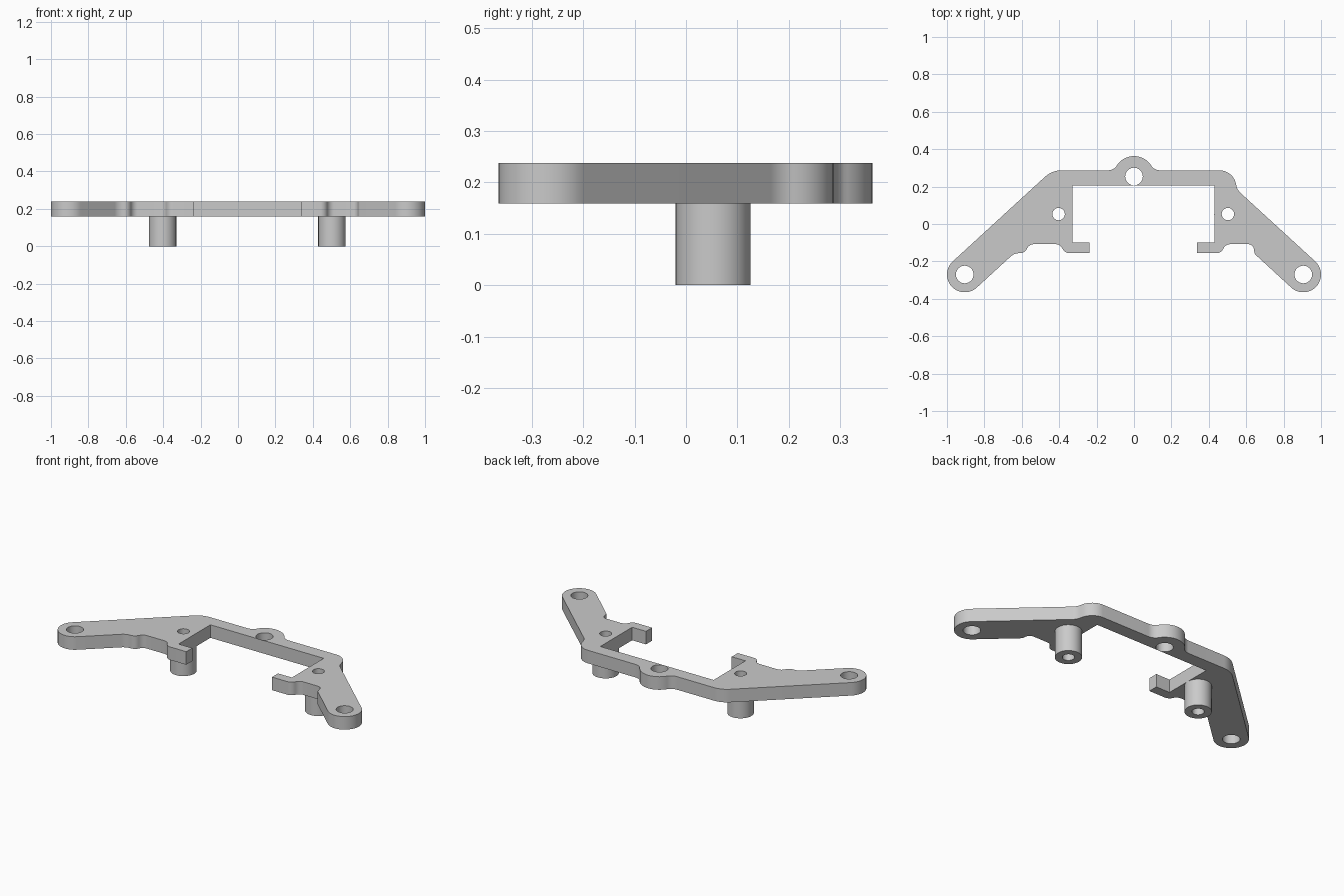
import bpy
import bmesh
from math import sin, cos, tan, radians
from mathutils import Vector

if "Cube" in bpy.data.objects:
    bpy.data.objects.remove(bpy.data.objects["Cube"], do_unlink=True)

grey = bpy.data.materials.new("plain_grey")
grey.use_nodes = True
colour = (0.59, 0.59, 0.59, 1)
grey.diffuse_color = colour
grey.node_tree.nodes["Principled BSDF"].inputs["Base Color"].default_value = colour


def arc(x, y, r, start, end, steps=16):
    angles = [radians(start + (end - start) * i / steps) for i in range(steps + 1)]
    return [(x + r * cos(a), y + r * sin(a), 0) for a in angles]


def circle(x, y, r):
    return arc(x, y, r, 0, 360, 48)[:-1]


def rounded(corners, steps=8):
    """Turn (x, y, radius) corners into an outline with true arc fillets."""
    outline = []
    for i, (x, y, r) in enumerate(corners):
        p = Vector((x, y))
        if not r:
            outline.append(p)
            continue
        a = (Vector(corners[i - 1][:2]) - p).normalized()
        b = (Vector(corners[(i + 1) % len(corners)][:2]) - p).normalized()
        half = a.angle(b) / 2
        centre = p + (a + b).normalized() * r / sin(half)
        v0 = p + a * r / tan(half) - centre
        v1 = p + b * r / tan(half) - centre
        sweep = v0.angle(v1)
        for k in range(steps + 1):
            t = k / steps
            outline.append(centre + (v0 * sin((1 - t) * sweep) + v1 * sin(t * sweep)) / sin(sweep))
    return outline


def prism(name, loops, z0, z1):
    """Make one closed prism per outline."""
    bm = bmesh.new()
    for loop in loops:
        rings = [[bm.verts.new((p[0], p[1], z)) for p in loop] for z in (z0, z1)]
        bm.faces.new(rings[0])
        bm.faces.new(rings[1])
        for i in range(len(loop)):
            bm.faces.new((rings[0][i - 1], rings[0][i], rings[1][i], rings[1][i - 1]))
    bmesh.ops.recalc_face_normals(bm, faces=bm.faces)
    mesh = bpy.data.meshes.new(name)
    bm.to_mesh(mesh)
    bm.free()
    mesh.materials.append(grey)
    obj = bpy.data.objects.new(name, mesh)
    bpy.context.collection.objects.link(obj)
    return obj


def drilled(name, outline, holes, z0, z1):
    """Extrude an outline and drill holes right through it."""
    obj = prism(name, [outline], z0, z1)
    cutter = prism(name + "_cutter", holes, z0 - 0.05, z1 + 0.05)
    cutter.hide_render = True
    cut = obj.modifiers.new("holes", "BOOLEAN")
    cut.operation = "DIFFERENCE"
    cut.solver = "EXACT"
    cut.object = cutter
    bpy.ops.object.select_all(action="DESELECT")
    obj.select_set(True)
    bpy.context.view_layer.objects.active = obj
    bpy.ops.object.modifier_apply(modifier=cut.name)
    bpy.data.objects.remove(cutter, do_unlink=True)
    bpy.ops.object.shade_smooth_by_angle(angle=radians(30))


EAR_X, EAR_Y, EAR_R = 0.905, -0.27, 0.095
LUG_Y, EDGE_Y, INNER_Y = 0.254, 0.287, 0.207
TAB_TOP, POCKET, TAB_LOW = -0.098, -0.108, -0.156
TOP, BASE = 0.238, 0.159
posts = {"right_post": (-0.403, 0.053), "left_post": (0.502, 0.053)}

# Rounded ends, clockwise from the right ear
right_ear = arc(-EAR_X, EAR_Y, EAR_R, 312.5, 132.5, 24)
left_ear = arc(EAR_X, EAR_Y, EAR_R, 47.5, -132.5, 24)
# Centre lug blended into the back edge
blend = EDGE_Y + 0.06
lug = (arc(-0.14, blend, 0.06, 270, 326, 8)[:-1] + arc(0, LUG_Y, 0.109, 146, 34)
       + arc(0.14, blend, 0.06, 214, 270, 8)[1:])


corners = list(right_ear)
corners += [(-0.438, EDGE_Y, 0.13)]
corners += lug
corners += [(0.53, EDGE_Y, 0.09), (0.552, 0.182, 0.08)]
corners += left_ear
# Left pocket and hooked tab
corners += [(0.645, -0.16, 0.03), (0.637, POCKET, 0.03), (0.49, POCKET, 0.04),
            (0.465, TAB_LOW, 0.04), (0.337, TAB_LOW, 0), (0.337, TAB_TOP, 0)]
# Inner opening
corners += [(0.43, TAB_TOP, 0), (0.43, INNER_Y, 0),
            (-0.33, INNER_Y, 0), (-0.33, TAB_TOP, 0)]
# Right hooked tab and pocket
corners += [(-0.238, TAB_TOP, 0), (-0.238, TAB_LOW, 0), (-0.37, TAB_LOW, 0.04),
            (-0.395, POCKET, 0.04), (-0.56, POCKET, 0.04), (-0.585, TAB_LOW, 0.04),
            (-0.64, TAB_LOW, 0.07)]

# Bracket plate with all through holes
holes = [circle(x, y, 0.047) for x, y in ((-EAR_X, EAR_Y), (EAR_X, EAR_Y), (0, LUG_Y))]
holes += [circle(x, y, 0.033) for x, y in posts.values()]
drilled("bracket_plate", rounded(corners), holes, BASE, TOP)

# Hollow standoff posts below the plate
for name, (x, y) in posts.items():
    drilled(name, circle(x, y, 0.073), [circle(x, y, 0.033)], 0, BASE)
